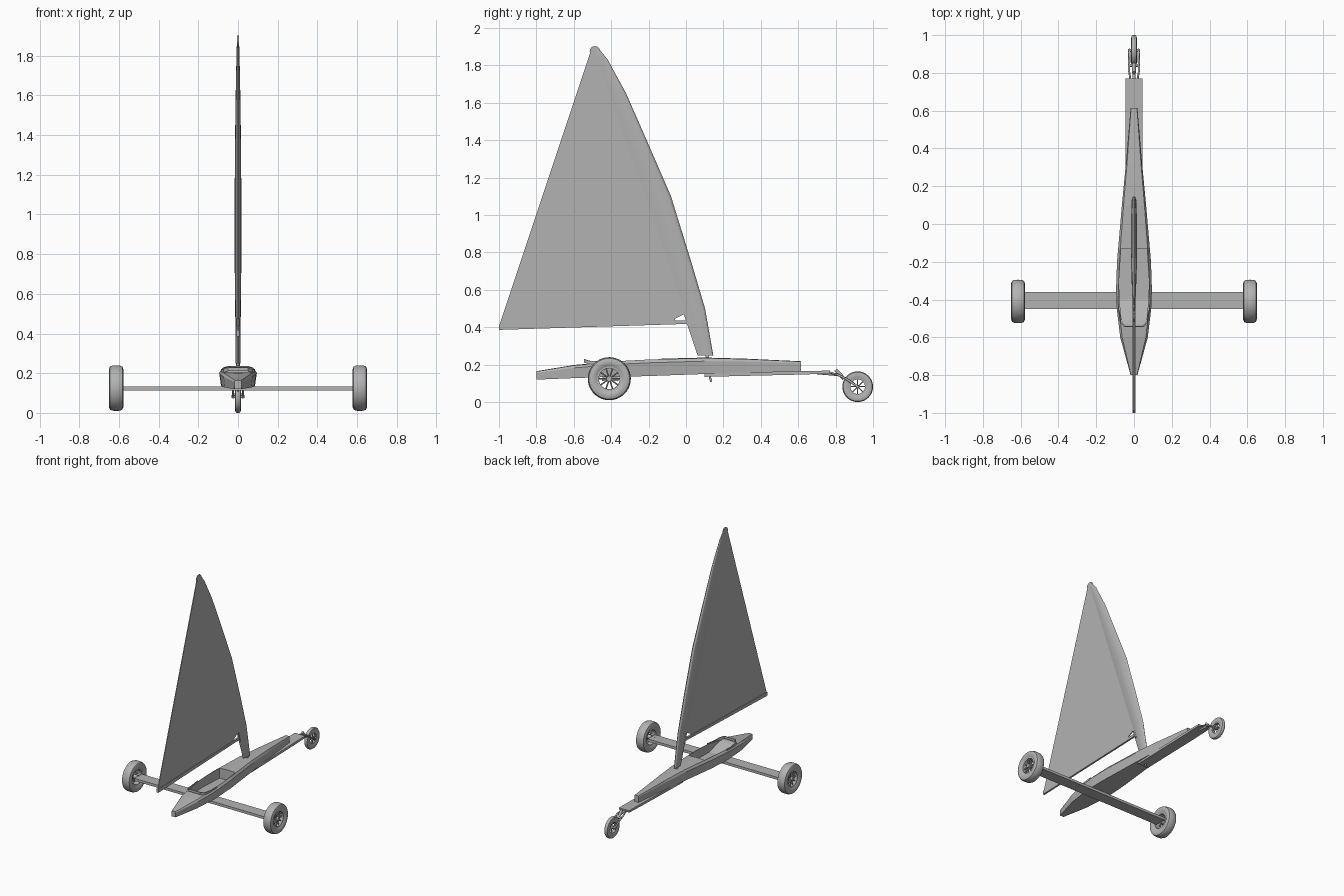
import bpy, bmesh, math
from mathutils import Vector

if "Cube" in bpy.data.objects:
    bpy.data.objects.remove(bpy.data.objects["Cube"])

grey = bpy.data.materials.new("plain_grey")
grey.diffuse_color = (0.45, 0.45, 0.45, 1)
grey.use_nodes = True
grey.node_tree.nodes["Principled BSDF"].inputs["Base Color"].default_value = grey.diffuse_color


def finish(name, bm, angle=None):
    bmesh.ops.recalc_face_normals(bm, faces=bm.faces)
    me = bpy.data.meshes.new(name)
    bm.to_mesh(me)
    bm.free()
    me.materials.append(grey)
    ob = bpy.data.objects.new(name, me)
    bpy.context.collection.objects.link(ob)
    if angle:
        bpy.ops.object.select_all(action='DESELECT')
        bpy.context.view_layer.objects.active = ob
        ob.select_set(True)
        bpy.ops.object.shade_smooth_by_angle(angle=math.radians(angle))
    return ob


def loft(name, rings, angle=None, closed=False):
    """Skin rings of equal length; cap the ends, or close the loop."""
    bm = bmesh.new()
    vs = [[bm.verts.new(p) for p in r] for r in rings]
    n = len(rings[0])
    pairs = list(zip(vs, vs[1:])) + ([(vs[-1], vs[0])] if closed else [])
    for a, b in pairs:
        for i in range(n):
            j = (i + 1) % n
            bm.faces.new((a[i], a[j], b[j], b[i]))
    if not closed:
        bm.faces.new(vs[0])
        bm.faces.new(vs[-1])
    return finish(name, bm, angle)


def rect(y, w, z0, z1):
    return [(-w, y, z0), (w, y, z0), (w, y, z1), (-w, y, z1)]


def box(name, x, y, z):
    return loft(name, [[(a, y[0], z[0]), (a, y[1], z[0]), (a, y[1], z[1]), (a, y[0], z[1])] for a in x])


def rod(name, a, b, r, n=10):
    a, b = Vector(a), Vector(b)
    q = (b - a).to_track_quat('Z', 'Y')
    circ = [q @ Vector((r * math.cos(t * math.tau / n), r * math.sin(t * math.tau / n), 0)) for t in range(n)]
    return loft(name, [[a + c for c in circ], [b + c for c in circ]], 40)


def plate(name, outline, t):
    """Flat panel in the YZ plane with half thickness t."""
    return loft(name, [[(x, y, z) for y, z in outline] for x in (-t, t)])


def lathe(name, profile, c, n=40):
    """Spin an (x, radius) loop around the X axis through c."""
    rings = [[(c[0] + x, c[1] + r * math.cos(k * math.tau / n), c[2] + r * math.sin(k * math.tau / n))
              for x, r in profile] for k in range(n)]
    return loft(name, rings, 35, closed=True)


def wheel(name, c, R, w, rim, side, spokes):
    s = R - rim
    tyre = [(-.7 * w, rim), (-.95 * w, rim + .3 * s), (-w, rim + .6 * s), (-.85 * w, R - .12 * s),
            (-.5 * w, R - .02 * s), (0, R), (.5 * w, R - .02 * s), (.85 * w, R - .12 * s),
            (w, rim + .6 * s), (.95 * w, rim + .3 * s), (.7 * w, rim)]
    lathe(name + "_tyre", tyre, c)
    lathe(name + "_rim", [(-.75 * w, rim * .9), (.75 * w, rim * .9), (.75 * w, rim * 1.05), (-.75 * w, rim * 1.05)], c)
    x = c[0] + side * .35 * w
    rod(name + "_hub", (c[0] - .8 * w, c[1], c[2]), (c[0] + .8 * w, c[1], c[2]), rim * .25, 16)
    for k in range(spokes):
        a = k * math.tau / spokes
        d = Vector((0, math.cos(a), math.sin(a)))
        m = Vector((x, c[1], c[2]))
        rod(name + "_spoke", m + d * rim * .2, m + d * rim * .93, rim * .075, 6)


# Hull: y, half width, bottom, top
stations = [(-.80, .018, .12, .165), (-.60, .073, .128, .198), (-.45, .091, .133, .212),
            (-.35, .095, .135, .222), (-.20, .090, .139, .230), (.10, .064, .150, .238),
            (.32, .043, .157, .232), (.615, .018, .165, .218)]
rings = []
for y, w, b, t in stations:
    h = t - b
    half = [(w * .9, b), (w, t - .22 * h), (w * .86, t - .03 * h)]
    rings.append([(x, y, z) for x, z in half] + [(0, y, t)] + [(-x, y, z) for x, z in half[::-1]])
hull = loft("hull", rings)

# Cockpit well with a sloping seat back
well = loft("cockpit_cutter", [rect(y, w, z, .3) for y, w, z in
            [(-.13, .068, .15), (-.30, .079, .15), (-.40, .077, .15), (-.51, .066, .197), (-.535, .05, .204)]])
well.hide_render = True
well.hide_viewport = True
cut = hull.modifiers.new("cockpit", 'BOOLEAN')
cut.operation = 'DIFFERENCE'
cut.solver = 'EXACT'
cut.object = well

# Raised rim round the seat back
path = [(-.081, -.38, .216), (-.077, -.45, .211), (-.068, -.515, .215), (-.048, -.54, .223),
        (.048, -.54, .223), (.068, -.515, .215), (.077, -.45, .211), (.081, -.38, .216)]
loft("seat_rim", [[(x * k, y + (1 - k) * .1, z + d) for k, d in ((1, -.012), (1.06, -.012), (1.06, .006), (1, .006))]
                  for x, y, z in path])

# Nose plank beneath the hull, and the rear axle plank
loft("nose_plank", [rect(.10, .045, .135, .153), rect(.62, .045, .147, .166), rect(.77, .045, .153, .168)])
box("axle_plank", (-.585, .585), (-.45, -.36), (.112, .132))
rod("keel_peg", (0, .125, .145), (0, .135, .108), .006)

# Rear wheels
for s in (-1, 1):
    wheel("rear_wheel", (s * .614, -.41, .125), .115, .037, .062, s, 10)
    rod("rear_stub_axle", (s * .56, -.41, .123), (s * .625, -.41, .125), .010)

# Steered front wheel with fork
hub = (0, .918, .082)
wheel("front_wheel", hub, .082, .015, .043, 1, 8)
rod("steering_arm", (0, .68, .158), (0, .83, .145), .008)
rod("steering_head", (0, .80, .172), (0, .845, .125), .010)
rod("fork_crown", (-.03, .84, .132), (.03, .84, .132), .008)
rod("front_axle", (-.032, .918, .082), (.032, .918, .082), .008)
for s in (-1, 1):
    rod("fork_leg", (s * .026, .805, .148), (s * .026, .85, .128), .006)
    rod("fork_leg", (s * .026, .85, .128), (s * .024, .925, .078), .006)
    rod("fork_brace", (s * .02, .77, .158), (s * .026, .81, .146), .005)

# Wing mast: z, trailing y, leading y, half thickness
mast = []
for z, y0, y1, t in [(.25, .062, .146, .012), (.50, -.022, .102, .014), (.76, -.112, .025, .017),
                     (1.10, -.23, -.08, .017), (1.37, -.324, -.197, .015), (1.65, -.422, -.32, .011),
                     (1.83, -.484, -.418, .007), (1.88, -.507, -.458, .005), (1.902, -.496, -.475, .003)]:
    side = [(.75, .55), (.5, .9), (.25, 1), (.07, .6)]
    at = lambda f: y1 + (y0 - y1) * f
    mast.append([(0, at(1), z)] + [(t * k, at(f), z) for f, k in side] + [(0, at(0), z)]
                + [(-t * k, at(f), z) for f, k in side[::-1]])
loft("wing_mast", mast, 30)
rod("mast_foot", (0, .115, .23), (0, .11, .262), .009)

# Sail, boom and the bracket joining boom to mast
plate("sail", [(-1, .405), (-.06, .435), (-.06, .445), (0, .475), (-.022, .55), (-.47, 1.83),
               (-.50, 1.885), (-.515, 1.86)], .003)
plate("sail_head", [(-.487 + .028 * math.cos(k * math.tau / 16), 1.875 + .028 * math.sin(k * math.tau / 16))
                    for k in range(16)], .004)
loft("boom", [rect(-1, .007, .386, .415), rect(.01, .007, .418, .437)])
plate("gooseneck", [(-.002, .475), (.012, .475), (.034, .40), (.022, .40)], .008)
rod("boom_pin", (0, 0, .43), (0, .055, .43), .006)
